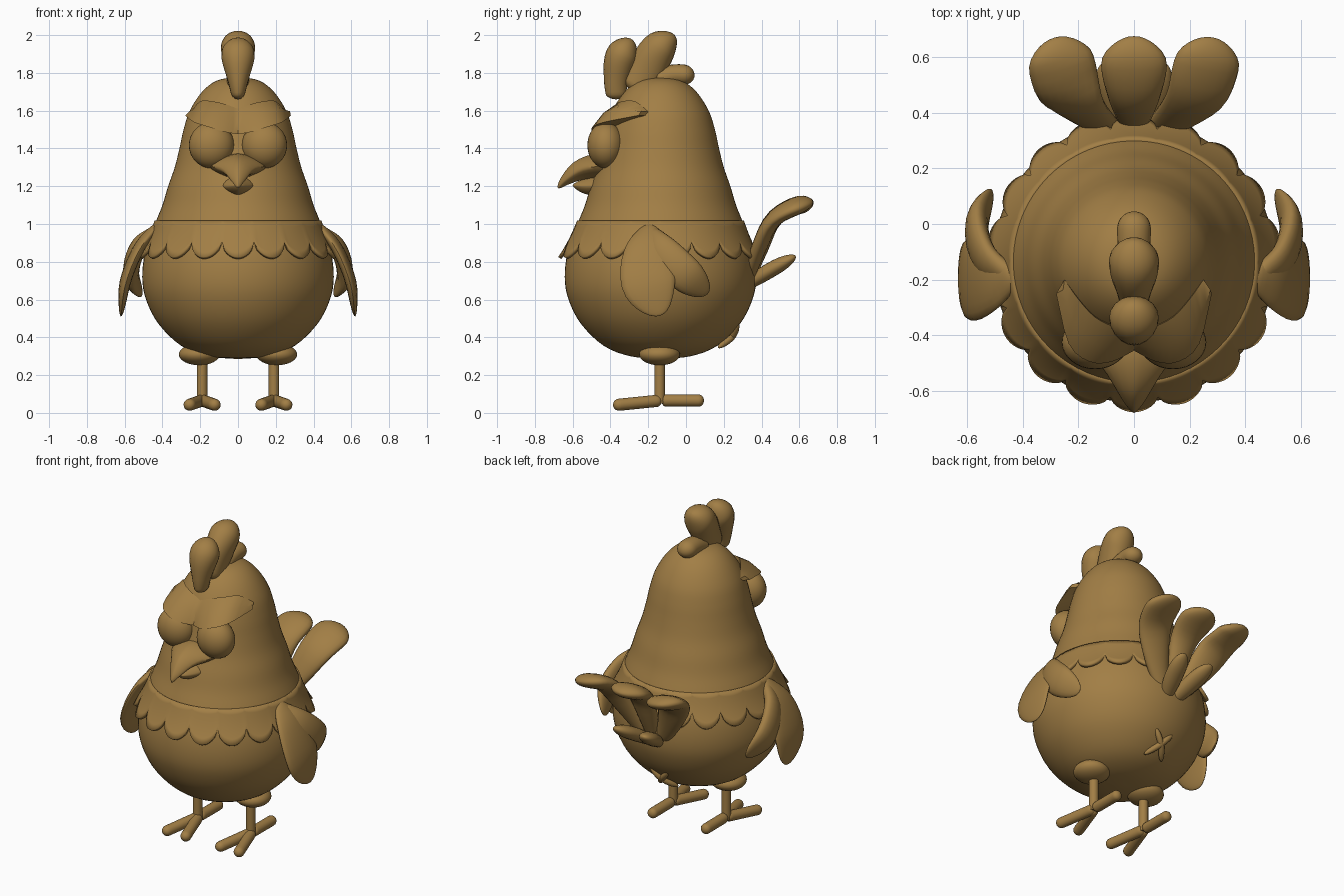
import bpy, bmesh
from math import sin, cos, pi, sqrt
from mathutils import Vector

if "Cube" in bpy.data.objects:
    bpy.data.objects.remove(bpy.data.objects["Cube"])

CY = -0.135  # body axis in y


def make(name, verts, faces, angle=0.9, color=(0.36, 0.21, 0.06, 1)):
    me = bpy.data.meshes.new(name)
    me.from_pydata(verts, [], faces)
    bm = bmesh.new()
    bm.from_mesh(me)
    bmesh.ops.remove_doubles(bm, verts=bm.verts, dist=1e-5)
    bmesh.ops.recalc_face_normals(bm, faces=bm.faces)
    bm.to_mesh(me)
    bm.free()
    ob = bpy.data.objects.new(name, me)
    bpy.context.collection.objects.link(ob)
    mat = bpy.data.materials.get("feather_brown") or bpy.data.materials.new("feather_brown")
    mat.diffuse_color = color
    mat.use_nodes = True
    mat.node_tree.nodes["Principled BSDF"].inputs["Base Color"].default_value = mat.diffuse_color
    me.materials.append(mat)
    bpy.ops.object.select_all(action='DESELECT')
    ob.select_set(True)
    bpy.context.view_layer.objects.active = ob
    bpy.ops.object.shade_smooth_by_angle(angle=angle)
    return ob


def spline(pts, u):
    """Catmull-Rom point at u in 0..1 through points of any dimension."""
    n = len(pts) - 1
    i = min(int(u * n), n - 1)
    t = u * n - i
    b, c = pts[i], pts[i + 1]
    a = pts[i - 1] if i else [2 * p - q for p, q in zip(b, c)]
    d = pts[i + 2] if i + 2 <= n else [2 * q - p for p, q in zip(b, c)]
    return [0.5 * (2 * q + (r - p) * t + (2 * p - 5 * q + 4 * r - s) * t * t
                   + (3 * q - p - 3 * r + s) * t ** 3) for p, q, r, s in zip(a, b, c, d)]


def bridge(rings, n, closed=True):
    m = n if closed else n - 1
    return [(r * n + k, r * n + (k + 1) % n, (r + 1) * n + (k + 1) % n, (r + 1) * n + k)
            for r in range(rings - 1) for k in range(m)]


def loft(name, path, sizes, side, e0=0.15, e1=0.15, p=1.0, n=20, rings=22):
    """Sweep a (half width, half thickness) section along a path, rounding both ends."""
    verts = []
    for j in range(rings):
        u = (1 - cos(pi * j / (rings - 1))) / 2
        c = Vector(spline(path, u))
        t = (Vector(spline(path, min(u + .01, 1))) - Vector(spline(path, max(u - .01, 0)))).normalized()
        s = Vector(side)
        s = (s - t * s.dot(t)).normalized()
        nrm = t.cross(s)
        f = 1
        if e0 and u < e0:
            f = sqrt(max(0, 1 - ((e0 - u) / e0) ** 2))
        if e1 and u > 1 - e1:
            f = sqrt(max(0, 1 - ((u - 1 + e1) / e1) ** 2))
        f = max(f, .01)
        w, h = spline(sizes, u)
        for k in range(n):
            a = 2 * pi * k / n
            ca, sa = cos(a), sin(a)
            verts.append(c + s * (w * f * ca * abs(ca) ** (p - 1)) + nrm * (h * f * sa * abs(sa) ** (p - 1)))
    faces = bridge(rings, n) + [tuple(range(n)), tuple(range((rings - 1) * n, rings * n))]
    return make(name, verts, faces)


def ball(name, loc, scale):
    n, m = 32, 17
    verts = [(loc[0] + scale[0] * sin(pi * j / (m - 1)) * cos(2 * pi * k / n),
              loc[1] + scale[1] * sin(pi * j / (m - 1)) * sin(2 * pi * k / n),
              loc[2] + scale[2] * cos(pi * j / (m - 1))) for j in range(m) for k in range(n)]
    return make(name, verts, bridge(m, n))


# Body and head: one turned profile
prof = [(0, .285), (.16, .30), (.30, .355), (.42, .47), (.487, .60), (.507, .72), (.49, .86), (.44, 1.0),
        (.40, 1.1), (.37, 1.2), (.335, 1.3), (.31, 1.4), (.288, 1.5), (.255, 1.6), (.19, 1.7), (.11, 1.76), (0, 1.78)]
N, R = 64, 65
verts = []
for j in range(R):
    r, z = spline(prof, j / (R - 1))
    verts += [(r * cos(2 * pi * k / N), CY + r * sin(2 * pi * k / N), z) for k in range(N)]
make("body", verts, bridge(R, N))

# Scalloped feather collar
N, R = 18 * 12, 7
verts = []
for j in range(R):
    v = j / (R - 1)
    for k in range(N):
        a = 2 * pi * k / N - pi / 2
        lobe = abs(cos(9 * (a + pi / 2))) ** 0.55
        d = v * (.11 + .085 * lobe)
        r = .432 + .36 * d + .9 * max(0, d - .05) ** 2 + .012 * max(0, -sin(a)) * v
        verts.append((r * cos(a), CY + r * sin(a), 1.015 - d))
collar = make("feather_collar", verts, bridge(R, N))
mod = collar.modifiers.new("thickness", 'SOLIDIFY')
mod.thickness, mod.offset = .02, 0

# Comb: three lobes
loft("comb_front", [(0, -.37, 1.66), (0, -.37, 1.76), (0, -.345, 1.88), (0, -.29, 1.98)],
     [(.03, .05), (.055, .065), (.088, .085), (.085, .07)], (1, 0, 0), .1, .3)
loft("comb_middle", [(0, -.28, 1.70), (0, -.22, 1.80), (0, -.15, 1.92), (0, -.06, 2.0)],
     [(.05, .08), (.065, .10), (.09, .095), (.088, .07)], (1, 0, 0), .1, .3)
loft("comb_back", [(0, -.16, 1.76), (0, -.06, 1.79), (0, .045, 1.785)],
     [(.06, .06), (.06, .055), (.062, .055)], (1, 0, 0), .1, .3)

# Beak
loft("upper_beak", [(0, -.36, 1.29), (0, -.46, 1.305), (0, -.56, 1.285), (0, -.635, 1.235), (0, -.678, 1.19)],
     [(.155, .06), (.145, .068), (.085, .055), (.04, .03), (.006, .008)], (1, 0, 0), 0, .08, 1.35)
loft("lower_beak", [(0, -.38, 1.22), (0, -.47, 1.205), (0, -.53, 1.20), (0, -.60, 1.205)],
     [(.11, .05), (.09, .055), (.06, .042), (.015, .012)], (1, 0, 0), 0, .15, 1.35)

# Angry brow: a ridge lofted from the forehead over both eyes
lower = [(0, -.455, 1.475), (.08, -.495, 1.49), (.16, -.495, 1.515), (.235, -.43, 1.54), (.28, -.25, 1.575)]
upper = [(0, -.385, 1.61), (.07, -.37, 1.635), (.14, -.335, 1.65), (.20, -.27, 1.65), (.25, -.20, 1.595)]
inner = [(0, -.34, 1.48), (.07, -.34, 1.50), (.14, -.32, 1.52), (.19, -.27, 1.545), (.24, -.20, 1.575)]
verts, M = [], 25
for j in range(M):
    x = 2 * j / (M - 1) - 1
    L, U, I = (Vector(spline(c, abs(x))) for c in (lower, upper, inner))
    mid = (L + U) / 2 + Vector((.01 * x, -.012, .012))
    for q in (L, mid, U, I):
        verts.append((q.x * (1 if x >= 0 else -1), q.y, q.z))
make("brow", verts, bridge(M, 4) + [(0, 1, 2, 3), tuple(range(4 * M - 4, 4 * M))], .7)

# Paired parts
for s, tag in ((1, "right"), (-1, "left")):
    ball("eye_" + tag, (s * .14, -.425, 1.417), (.12, .097, .122))

    # Wing feathers
    loft("wing_front_" + tag, [(s * .42, -.19, 1.0), (s * .52, -.205, .88), (s * .595, -.2, .70), (s * .62, -.135, .515)],
         [(.03, .02), (.115, .03), (.145, .03), (.12, .022)], (0, 1, .12), .1, .35)
    loft("wing_rear_" + tag, [(s * .43, -.19, .97), (s * .53, -.13, .87), (s * .565, -.01, .74), (s * .51, .115, .63)],
         [(.03, .03), (.08, .04), (.095, .042), (.085, .025)], (0, .75, .66), .1, .35)

    # Outer and small tail feathers
    loft("tail_outer_" + tag, [(s * .03, .31, .66), (s * .15, .385, .87), (s * .225, .46, 1.02), (s * .26, .57, 1.09), (s * .285, .67, 1.115)],
         [(.03, .03), (.08, .04), (.11, .042), (.12, .045), (.10, .04)], (1, -.2, -.25), .1, .22)
    loft("tail_small_" + tag, [(s * .02, .30, .66), (s * .06, .42, .74), (s * .105, .58, .83)],
         [(.03, .025), (.055, .04), (.055, .035)], (1, 0, 0), .1, .3)

    # Leg and foot: two toes forward, one back
    ball("thigh_" + tag, (s * .205, -.14, .31), (.108, .108, .058))
    x = s * .19
    loft("leg_" + tag, [(x, -.14, .05), (x, -.14, .30)], [(.028, .028)] * 2, (1, 0, 0), 0, 0, rings=4)
    for name, tip in (("outer", (x + s * .075, -.385, .04)), ("inner", (x - s * .075, -.385, .04)), ("back", (x, .095, .065))):
        loft(f"toe_{name}_{tag}", [(x, -.13, .066), tip], [(.032, .032)] * 2, (0, 0, 1), .1, .12)

# Centre tail feather
loft("tail_centre", [(0, .31, .66), (0, .39, .87), (0, .46, 1.02), (0, .57, 1.095), (0, .675, 1.12)],
     [(.03, .03), (.065, .045), (.095, .045), (.118, .045), (.095, .04)], (1, 0, 0), .1, .22)

# Small cross on the rear
for i, s in enumerate((1, -1)):
    loft(f"rear_cross_{i}", [(-s * .065, .17, .345), (0, .245, .405), (s * .065, .275, .48)],
         [(.018, .018)] * 3, (1, 0, 0), .3, .3, n=12)
